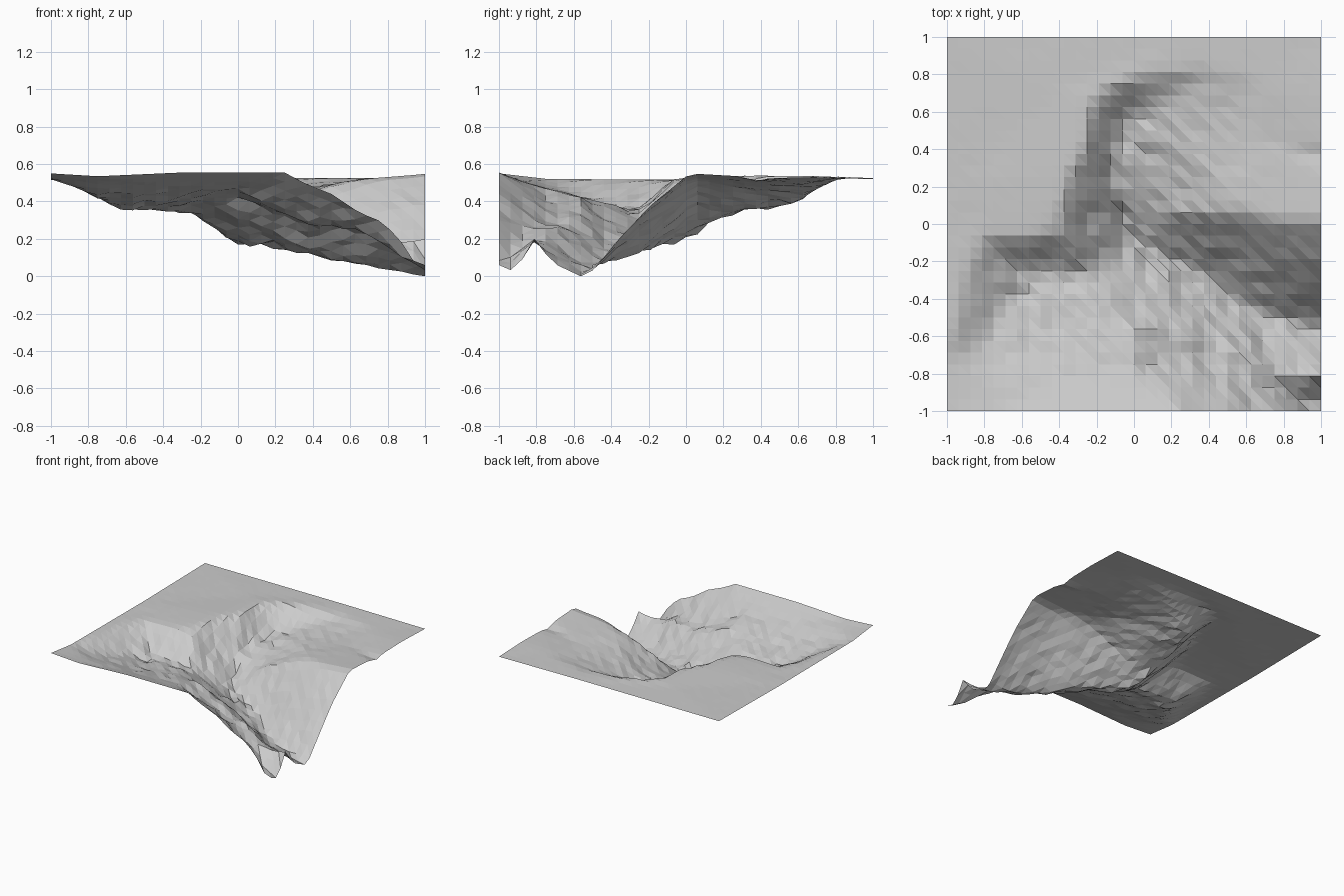
import bpy, random
from mathutils import Vector
from mathutils.geometry import delaunay_2d_cdt
from mathutils.bvhtree import BVHTree

random.seed(4)
N = 32  # grid cells per side

# Feature lines of the landscape (x, y, z)
plateau_rim = [(-1, -.74, .52), (-.95, -.55, .52), (-.88, -.25, .515), (-.8, -.06, .515),
               (-.6, -.09, .52), (-.4, -.04, .525), (-.38, .1, .535), (-.32, .3, .54),
               (-.26, .38, .54), (-.22, .62, .54), (-.14, .71, .54), (.05, .78, .53), (.38, .83, .525)]
valley_floor = [(-.9, -.7, .48), (-.8, -.62, .44), (-.66, -.4, .37), (-.6, -.24, .36),
                (-.25, -.24, .335), (-.1, -.15, .23), (.05, -.14, .15), (.22, -.18, .145),
                (.4, -.28, .09), (.6, -.45, .05), (.8, -.51, .03), (1, -.5625, 0)]
north_gully = [(.05, -.14, .15), (-.06, .04, .21), (-.11, .2, .325), (-.09, .45, .355),
               (-.03, .57, .37), (.1, .63, .415), (.25, .72, .47), (.42, .78, .51)]
# wall top above the valley, and the gentler shoulder behind it
east_crest = [(1, .02, .55), (.75, .02, .53), (.5, .04, .48), (.3, .06, .405),
              (.2, .07, .35), (.1, .08, .295), (-.06, .04, .21)]
east_shoulder = [(.75, .02, .53), (.6, .12, .515), (.4, .27, .47), (.15, .48, .425), (-.03, .57, .37)]
east_edge = [(1, 1, .52), (1, .7, .53), (1, .45, .525), (1, .36, .505), (1, .28, .535),
             (1, .02, .55), (1, -.2, .37), (1, -.3, .26), (1, -.5, .03), (1, -.5625, 0),
             (1, -.69, .06), (1, -.75, .12), (1, -.8125, .2), (1, -.875, .09), (1, -.93, .03)]
south_edge = [(-1, -1, .55), (-.75, -1, .535), (-.3, -1, .555), (.25, -1, .555), (.35, -1, .5),
              (.5, -1, .44), (.65, -1, .34), (.75, -1, .3), (.85, -1, .22), (.94, -1, .08), (1, -1, .06)]
south_spur = [(-.1, -.56, .42), (0, -.56, .43), (.2, -.57, .35), (.4, -.62, .28),
              (.6, -.7, .25), (.75, -.78, .22), (1, -.8125, .2)]
side_gully = [(1, -.93, .03), (.85, -.92, .11), (.65, -.85, .24), (.4, -.74, .28), (.2, -.68, .34)]
loose_points = [(-1, 1, .525), (-1, .2, .515), (-.5, -.62, .42), (-.4, -.8, .48), (-.8, -.85, .51),
                (.1, -.4, .25), (.4, -.45, .15), (.7, -.62, .1), (0, -.8, .48), (.12, .28, .36),
                (.38, .55, .475), (.65, .45, .505), (.7, .75, .525), (.3, 1, .525), (-.4, .7, .53)]

# Coarse surface triangulated between the feature lines
pts, edges = [], []
for line in (plateau_rim, valley_floor, north_gully, east_crest, east_shoulder, east_edge,
             south_edge, south_spur, side_gully):
    ids = []
    for p in line:
        if p not in pts:
            pts.append(p)
        ids.append(pts.index(p))
    edges += list(zip(ids, ids[1:]))
pts += loose_points
v2, _, tris, origin, _, _ = delaunay_2d_cdt([Vector(p[:2]) for p in pts], edges, [], 0, 1e-5)
coarse = [Vector((v.x, v.y, pts[o[0]][2] if o else .3)) for v, o in zip(v2, origin)]
surface = BVHTree.FromPolygons(coarse, tris)


def height(x, y):
    hit = surface.ray_cast(Vector((x * .9995, y * .9995, 2)), Vector((0, 0, -1)))[0]
    return hit.z if hit else .53


# Regular grid sampled from it, slightly softened and roughened on the slopes
co = [-1 + 2 * i / N for i in range(N + 1)]
h = [[height(x, y) for x in co] for y in co]
soft = [row[:] for row in h]
for j in range(1, N):
    for i in range(1, N):
        near = (h[j - 1][i] + h[j + 1][i] + h[j][i - 1] + h[j][i + 1]) / 4
        rough = max(0, min(.013, .08 * (.53 - h[j][i])))
        soft[j][i] = .75 * h[j][i] + .25 * near + random.uniform(-rough, rough)

verts = [(x, y, max(0, soft[j][i])) for j, y in enumerate(co) for i, x in enumerate(co)]
faces = []
for j in range(N):
    for i in range(N):
        a = j * (N + 1) + i
        b, c, d = a + 1, a + N + 2, a + N + 1
        faces += [(a, b, d), (b, c, d)]

mesh = bpy.data.meshes.new("canyon_terrain")
mesh.from_pydata(verts, [], faces)
mesh.update()
terrain = bpy.data.objects.new("canyon_terrain", mesh)
bpy.context.collection.objects.link(terrain)
